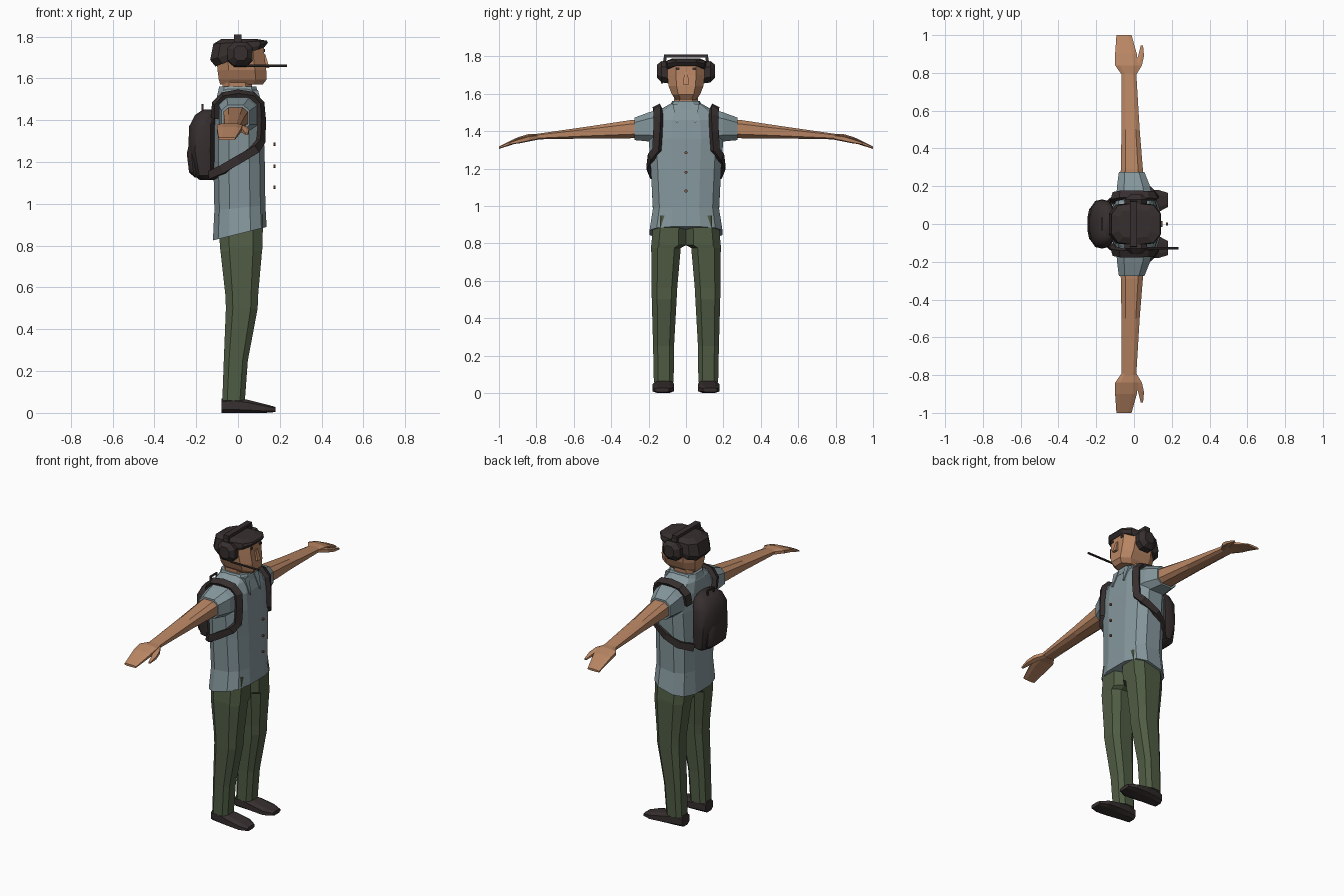
import bpy, bmesh, math
from mathutils import Vector


def material(name, rgb):
    m = bpy.data.materials.new(name)
    m.diffuse_color = (*rgb, 1)
    return m


SKIN = material("skin", (0.48, 0.235, 0.125))
SHIRT = material("shirt_blue_grey", (0.235, 0.31, 0.335))
PANTS = material("pants_green", (0.08, 0.108, 0.058))
DARK = material("dark_brown", (0.038, 0.028, 0.028))
BUTTON = material("button_brown", (0.22, 0.10, 0.05))


def finish(bm, name, mat, mirror=False, smooth=False):
    bmesh.ops.recalc_face_normals(bm, faces=bm.faces)
    me = bpy.data.meshes.new(name)
    bm.to_mesh(me)
    bm.free()
    me.materials.append(mat)
    ob = bpy.data.objects.new(name, me)
    bpy.context.collection.objects.link(ob)
    if mirror:
        mod = ob.modifiers.new("mirror", 'MIRROR')
        mod.use_axis = (False, True, False)
        mod.use_mirror_merge = False
    if smooth:
        bpy.context.view_layer.objects.active = ob
        ob.select_set(True)
        bpy.ops.object.shade_smooth_by_angle(angle=math.radians(40))
        ob.select_set(False)
    return ob


def skin_rings(rings):
    """Join equal-length rings of points into a closed tube."""
    bm = bmesh.new()
    loops = [[bm.verts.new(p) for p in r] for r in rings]
    n = len(loops[0])
    for a, b in zip(loops, loops[1:]):
        for i in range(n):
            j = (i + 1) % n
            bm.faces.new((a[i], a[j], b[j], b[i]))
    bm.faces.new(loops[0])
    bm.faces.new(loops[-1])
    return bm


def loft(name, mat, axis, sections, n=8, e=0.65, mirror=False, smooth=False):
    """Sections: (position, a0, a1, b0, b1[, slope along a]) across the axis."""
    top = math.cos(math.pi / n)
    f = lambda v: math.copysign(min(1, abs(v) / top) ** e, v)
    rings = []
    for t, a0, a1, b0, b1, *slope in sections:
        ring = []
        for i in range(n):
            w = 2 * math.pi * (i + 0.5) / n
            a = (a0 + a1) / 2 + (a1 - a0) / 2 * f(math.cos(w))
            b = (b0 + b1) / 2 + (b1 - b0) / 2 * f(math.sin(w))
            p = t + (slope[0] * a if slope else 0)
            ring.append({'x': (p, a, b), 'y': (a, p, b), 'z': (a, b, p)}[axis])
        rings.append(ring)
    return finish(skin_rings(rings), name, mat, mirror, smooth)


def stack(rows):
    """Sections symmetric in y: (z, x0, x1, half width[, slope])."""
    return [(r[0], r[1], r[2], -r[3], r[3], *r[4:]) for r in rows]


# shoes
loft("shoes", DARK, 'x', [
    (-.08, .08, .155, 0, .068), (-.02, .07, .168, 0, .075), (.05, .064, .178, 0, .062),
    (.13, .064, .18, 0, .042), (.18, .09, .165, .004, .028)], mirror=True)

# trouser legs
loft("legs", PANTS, 'z', [
    (.06, -.075, .033, .066, .172), (.25, -.068, .047, .064, .176),
    (.5, -.058, .094, .05, .183), (.56, -.06, .096, .047, .184),
    (.775, -.084, .115, .028, .186), (.79, -.086, .117, 0, .186),
    (.95, -.095, .12, 0, .17)], mirror=True)

# shirt body with a hem lower at the back
loft("shirt_body", SHIRT, 'z', stack([
    (.855, -.12, .137, .195, .25), (.98, -.113, .131, .177, .1),
    (1.2, -.118, .128, .188), (1.36, -.115, .123, .2), (1.46, -.108, .113, .19),
    (1.52, -.1, .095, .13), (1.55, -.085, .08, .078)]), n=12, e=.7)
loft("sleeves", SHIRT, 'y', [
    (.12, -.095, .1, 1.33, 1.525), (.2, -.09, .085, 1.345, 1.5),
    (.276, -.08, .055, 1.352, 1.472)], mirror=True)

# collar and its two points
loft("collar", SHIRT, 'z', stack([
    (1.515, -.1, .098, .095), (1.56, -.09, .088, .074)]), n=10)
loft("collar_points", SHIRT, 'z', [
    (1.545, .06, .095, .025, .07), (1.445, .112, .124, .046, .054)], n=4, mirror=True)

# floating buttons
for z in (1.08, 1.18, 1.285):
    loft("button", BUTTON, 'x', [(.17, -.008, .008, z - .008, z + .008),
                                 (.18, -.008, .008, z - .008, z + .008)], e=1)

# arms, hands and thumbs
loft("arms", SKIN, 'y', [
    (.2, -.072, .055, 1.362, 1.465), (.29, -.07, .047, 1.362, 1.46),
    (.5, -.066, .03, 1.361, 1.428), (.8, -.065, .012, 1.356, 1.385)], mirror=True)
loft("hands", SKIN, 'y', [
    (.79, -.065, .012, 1.355, 1.385), (.84, -.1, .022, 1.352, 1.385),
    (.9, -.1, .015, 1.337, 1.367), (1.0, -.093, -.013, 1.305, 1.318)], mirror=True)
loft("thumbs", SKIN, 'y', [
    (.79, -.03, .012, 1.355, 1.38), (.84, .0, .042, 1.345, 1.375),
    (.89, .022, .053, 1.335, 1.36), (.945, .036, .048, 1.328, 1.34)], n=6, mirror=True)

# neck, head and face
loft("neck", SKIN, 'z', stack([
    (1.5, -.07, .06, .06), (1.6, -.075, .07, .065)]))
loft("head", SKIN, 'z', stack([
    (1.57, -.085, .118, .055), (1.595, -.092, .137, .075), (1.64, -.098, .135, .093),
    (1.7, -.103, .127, .1), (1.765, -.1, .122, .1)]), e=.7)
loft("nose", SKIN, 'z', stack([
    (1.65, .11, .15, .016), (1.715, .11, .131, .009)]), n=4)
loft("eyes", DARK, 'x', [
    (.121, .034, .054, 1.727, 1.741), (.129, .034, .054, 1.727, 1.741)], n=4, mirror=True)

# hair sloping from nape to brow
loft("hair", DARK, 'z', stack([
    (1.7, -.108, .128, .106, .4), (1.728, -.133, .143, .114, .3),
    (1.772, -.118, .138, .11, .06), (1.788, -.08, .09, .075)]), n=10)

# headset: band, side bars, ear cups, microphone
loft("headband", DARK, 'z', stack([
    (1.793, -.02, .016, .118), (1.811, -.02, .016, .118)]), n=4)
loft("headband_sides", DARK, 'z', [
    (1.73, -.02, .016, .11, .126), (1.795, -.02, .016, .104, .12)], n=4, mirror=True)
loft("ear_cups", DARK, 'y', [
    (.09, -.05, .07, 1.655, 1.765), (.13, -.05, .07, 1.66, 1.775),
    (.155, -.02, .045, 1.685, 1.755)], e=.8, mirror=True)
loft("microphone", DARK, 'x', [
    (.04, -.134, -.122, 1.654, 1.666), (.235, -.134, -.122, 1.654, 1.666)], n=6, e=1)

# backpack, pocket and carry loop
loft("backpack", DARK, 'z', stack([
    (1.115, -.185, -.12, .085), (1.135, -.21, -.105, .115), (1.25, -.238, -.1, .13),
    (1.37, -.234, -.1, .127), (1.425, -.205, -.1, .108), (1.452, -.165, -.11, .07)]),
    n=14, e=.8, smooth=True)
loft("backpack_pocket", DARK, 'z', stack([
    (1.125, -.205, -.16, .07), (1.15, -.234, -.16, .09), (1.24, -.245, -.17, .095),
    (1.28, -.236, -.18, .08)]), n=12, smooth=True)
loft("carry_loop_top", DARK, 'y', [
    (-.034, -.175, -.166, 1.468, 1.477), (.034, -.175, -.166, 1.468, 1.477)], n=4)
loft("carry_loop_sides", DARK, 'z', [
    (1.44, -.175, -.166, .025, .034), (1.47, -.175, -.166, .025, .034)], n=4, mirror=True)

# shoulder straps: flat band swept around the shoulder and under the arm
path = [Vector(p) for p in (
    (-.108, .13, 1.41), (-.106, .145, 1.475), (-.07, .152, 1.513), (0, .153, 1.525),
    (.07, .15, 1.515), (.105, .148, 1.48), (.111, .15, 1.4), (.108, .156, 1.3),
    (.085, .183, 1.265), (0, .196, 1.21), (-.07, .175, 1.165), (-.13, .11, 1.135))]
rings = []
for i, p in enumerate(path):
    along = (path[min(i + 1, len(path) - 1)] - path[max(i - 1, 0)]).normalized()
    out = Vector((p.x, p.y - .08, max(p.z - 1.38, 0)))
    side = along.cross(out).normalized() * .021
    up = side.cross(along).normalized() * .014
    rings.append([p + side + up, p - side + up, p - side - up, p + side - up])
finish(skin_rings(rings), "shoulder_straps", DARK, mirror=True)
